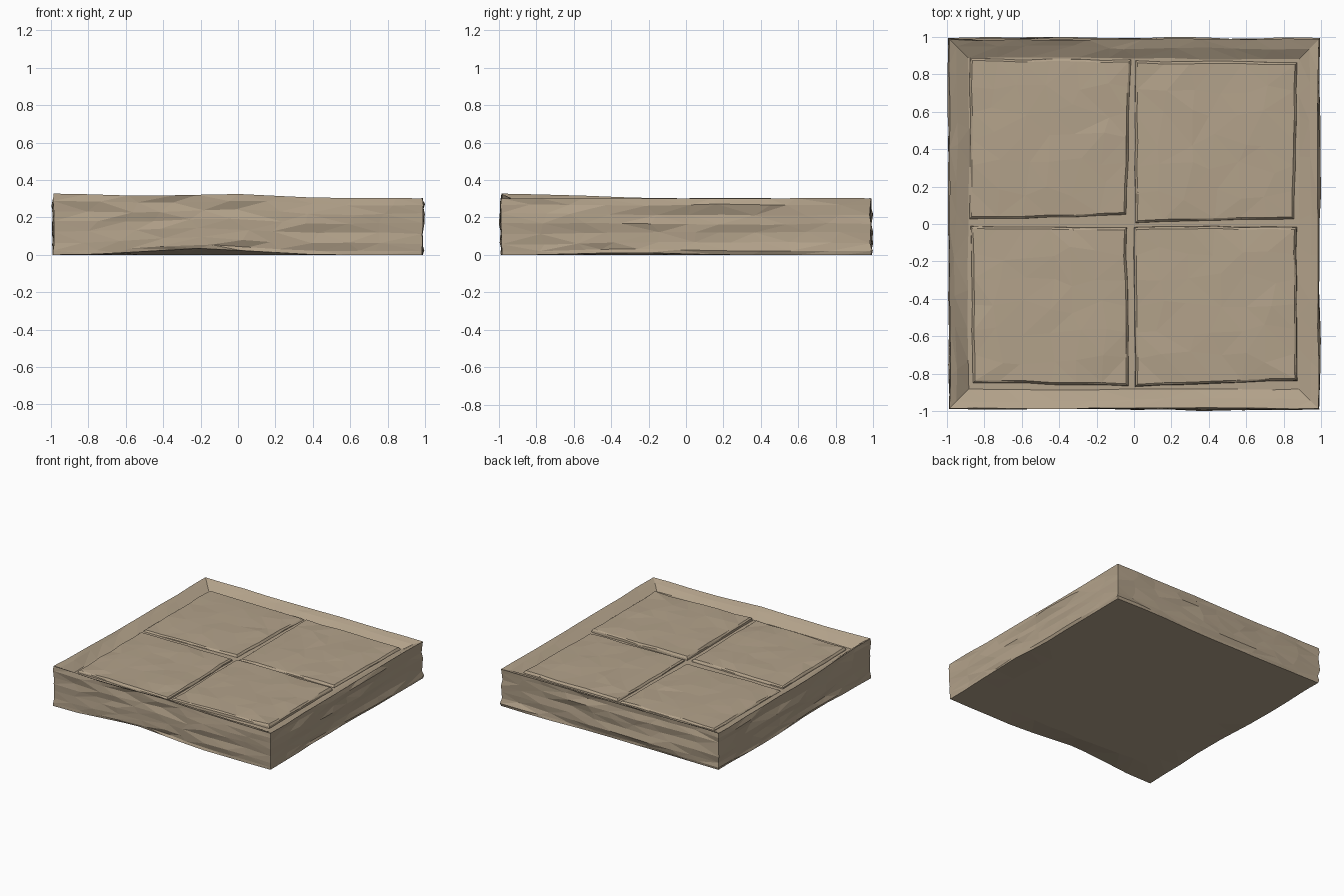
import bpy, bmesh, random
from mathutils import Vector, noise

random.seed(4)
if "Cube" in bpy.data.objects:
    bpy.data.objects.remove(bpy.data.objects["Cube"])

# Single sandstone colour
stone = bpy.data.materials.new("sandstone")
stone.use_nodes = True
tone = (0.45, 0.362, 0.256, 1)
stone.diffuse_color = tone
bsdf = stone.node_tree.nodes["Principled BSDF"]
bsdf.inputs["Base Color"].default_value = tone
bsdf.inputs["Roughness"].default_value = 0.9

SEGMENTS = 10
FLOOR = 0.243


def finish(bm, name):
    """Turn a bmesh into a flat-shaded stone object."""
    bmesh.ops.triangulate(bm, faces=bm.faces[:])
    bmesh.ops.recalc_face_normals(bm, faces=bm.faces[:])
    mesh = bpy.data.meshes.new(name)
    bm.to_mesh(mesh)
    bm.free()
    mesh.materials.append(stone)
    obj = bpy.data.objects.new(name, mesh)
    bpy.context.collection.objects.link(obj)
    return obj


def rim_height(x, y):
    """Uneven rim, highest at the front corner on the -x side."""
    front = max(0, -y)
    return 0.302 + 0.026 * front * max(0, -x) + 0.024 * front * max(0, 1 - abs(x) * 2) \
        + 0.005 * noise.noise((x * 2, y * 2, 1))


def base_height(x, y):
    """Worn lower edge, lifted mostly along the front."""
    front = 0.036 * max(0, -y) * max(0, 1 - abs(x + 0.2) * 1.6)
    side = 0.014 * max(0, abs(x) - 0.5) * 2 * max(0, 1 - abs(y + 0.3) * 2)
    return front + side


def square_ring(bm, half, height, rough, phase):
    """Closed square loop of verts with chipped, wavy sides."""
    ring = []
    for side in range(4):
        out = Vector(((0, -1), (1, 0), (0, 1), (-1, 0))[side])
        along = Vector((-out.y, out.x))
        for i in range(SEGMENTS):
            t = 2 * i / SEGMENTS - 1
            chip = rough * (noise.noise((t * 1.4, phase * 3, side * 7.3)) + random.uniform(-0.25, 0.25))
            if i == 0:
                p = (out - along) * (half + chip * 0.5)
            else:
                t += random.uniform(-0.06, 0.06)
                p = out * (half + chip) + along * t * half
            p.x, p.y = (max(-1, min(1, c)) for c in p)
            ring.append(bm.verts.new((p.x, p.y, height(p.x, p.y))))
    return ring


# Slab: chipped outer walls, sloping rim and sunken floor
bm = bmesh.new()
rings = [square_ring(bm, 0.8, lambda x, y: 0, 0.05, 0.4),
         square_ring(bm, 0.985, base_height, 0.014, 0)]
for k, level in enumerate((0.07, 0.2, 0.38, 0.55, 0.72, 0.88)):
    def wave(x, y):
        low = base_height(x, y)
        sway = 0.014 * noise.noise((x * 2, y * 2, k * 0.4)) * min(1, level * 4)
        return low + (rim_height(x, y) - low) * level + sway
    rings.append(square_ring(bm, 0.987, wave, 0.02, k + 1.4))
rings.append(square_ring(bm, 0.985, rim_height, 0.012, 0.7))
rings.append(square_ring(bm, 0.945, lambda x, y: rim_height(x, y) - 0.018, 0.02, 2.1))
rings.append(square_ring(bm, 0.885, lambda x, y: FLOOR + 0.01, 0.012, 3.3))
for low, high in zip(rings, rings[1:]):
    for i in range(len(low)):
        j = (i + 1) % len(low)
        bm.faces.new((low[i], low[j], high[j], high[i]))
bm.faces.new(rings[0])
bm.faces.new(rings[-1])
finish(bm, "slab_with_rim")


def panel(name, corners, top):
    """Raised paving panel on a warped grid, with worn edges."""
    a, b, c, d = (Vector(p) for p in corners)
    bm = bmesh.new()
    bmesh.ops.create_grid(bm, x_segments=6, y_segments=6, size=0.5)
    middle = (a + b + c + d) / 4
    border = {v for v in bm.verts if v.is_boundary}
    for v in bm.verts:
        u, w = v.co.x + 0.5, v.co.y + 0.5
        p = a.lerp(b, u).lerp(d.lerp(c, u), w)
        wobble = 0.004 if v in border else 0.04
        p += Vector((random.uniform(-1, 1), random.uniform(-1, 1))) * wobble
        if v in border:
            p += (middle - p) * 0.022
        z = top + random.uniform(-0.004, 0.004) - (0.005 if v in border else 0)
        v.co = (p.x, p.y, z)
    # Bevelled shoulder, then the wall down into the groove
    edges = [e for e in bm.edges if e.is_boundary]
    for grow, z in ((1.026, top - 0.016), (1.012, FLOOR - 0.01)):
        new = bmesh.ops.extrude_edge_only(bm, edges=edges)["geom"]
        for v in (g for g in new if isinstance(g, bmesh.types.BMVert)):
            flat = middle + (v.co.xy - middle) * grow
            v.co = (flat.x, flat.y, z + random.uniform(-0.004, 0.004))
        edges = [g for g in new if isinstance(g, bmesh.types.BMEdge) and g.is_boundary]
    finish(bm, name)


# Four panels, each slightly out of square
panel("front_right_panel", ((-0.86, -0.845), (-0.03, -0.86), (-0.045, -0.025), (-0.87, -0.015)), 0.278)
panel("front_left_panel", ((0.01, -0.865), (0.87, -0.835), (0.865, -0.018), (0.0, -0.018)), 0.285)
panel("back_left_panel", ((0.008, 0.012), (0.855, 0.03), (0.868, 0.86), (0.008, 0.87)), 0.276)
panel("back_right_panel", ((-0.875, 0.027), (-0.045, 0.05), (-0.02, 0.875), (-0.875, 0.88)), 0.272)
